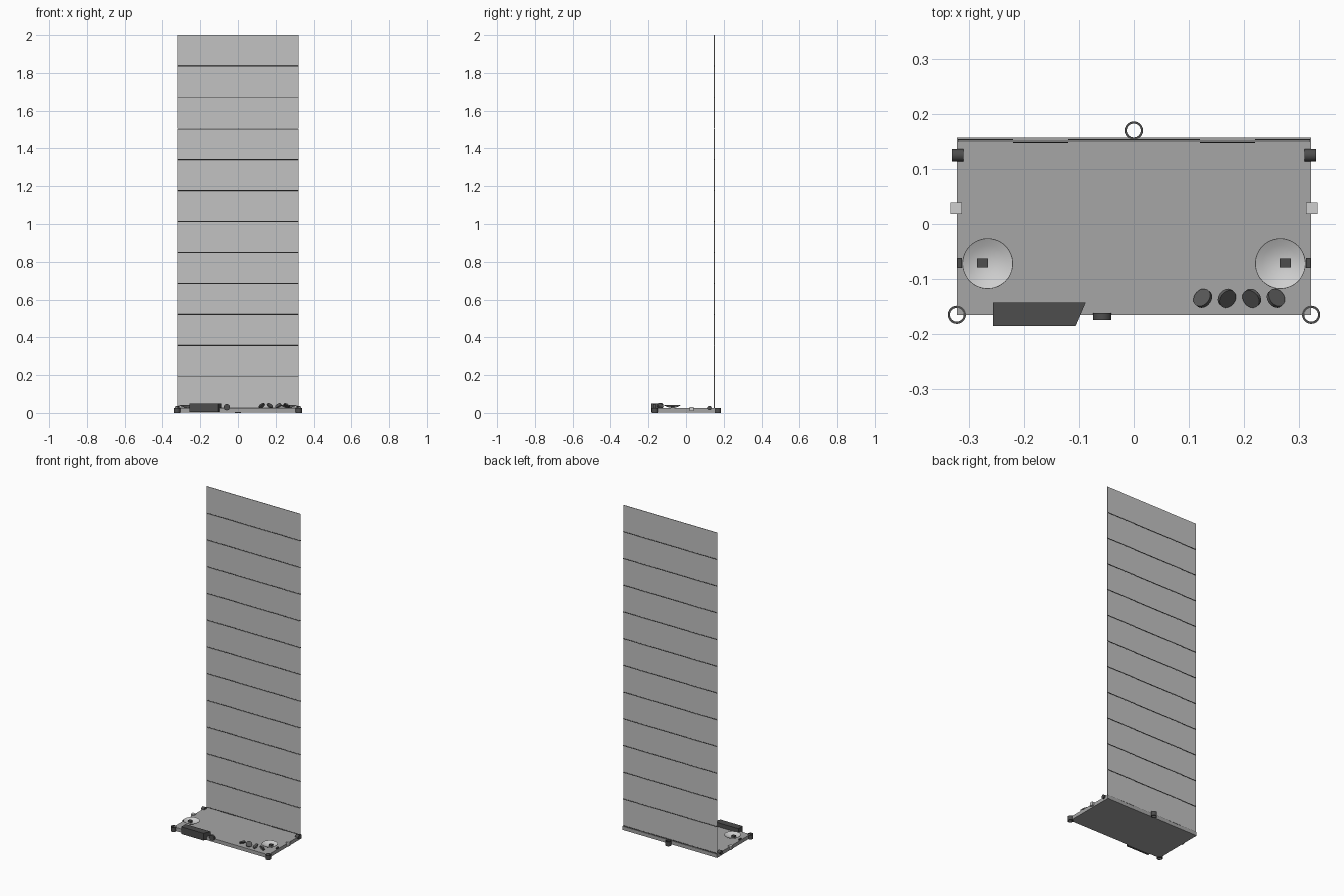
import bpy, bmesh, math
from mathutils import Vector

if "Cube" in bpy.data.objects:
    bpy.data.objects.remove(bpy.data.objects["Cube"])


def material(name, v):
    m = bpy.data.materials.new(name)
    m.diffuse_color = (v, v, v, 1)
    m.use_nodes = True
    m.node_tree.nodes["Principled BSDF"].inputs["Base Color"].default_value = m.diffuse_color
    return m


BODY = material("body grey", 0.38)
PANEL = material("panel grey", 0.54)
DARK = material("dark grey", 0.075)
MID = material("mid grey", 0.10)
PALE = material("pale grey", 0.62)


def finish(name, bm, mat, smooth=False):
    bmesh.ops.recalc_face_normals(bm, faces=bm.faces)
    me = bpy.data.meshes.new(name)
    bm.to_mesh(me)
    bm.free()
    me.materials.append(mat)
    ob = bpy.data.objects.new(name, me)
    bpy.context.collection.objects.link(ob)
    if smooth:
        bpy.ops.object.select_all(action='DESELECT')
        ob.select_set(True)
        bpy.context.view_layer.objects.active = ob
        bpy.ops.object.shade_smooth_by_angle(angle=math.radians(35))
    return ob


def prism(name, outline, z0, z1, mat):
    bm = bmesh.new()
    face = bm.faces.new([bm.verts.new((x, y, z0)) for x, y in outline])
    ext = bmesh.ops.extrude_face_region(bm, geom=[face])
    bmesh.ops.translate(bm, vec=(0, 0, z1 - z0),
                        verts=[g for g in ext["geom"] if isinstance(g, bmesh.types.BMVert)])
    return finish(name, bm, mat)


def box(name, x0, x1, y0, y1, z0, z1, mat):
    return prism(name, [(x0, y0), (x1, y0), (x1, y1), (x0, y1)], z0, z1, mat)


def lathe(name, profile, centre, axis, mat, closed=False, sides=32):
    """Spin an (r, height) profile around an axis through centre."""
    bm = bmesh.new()
    vs = [bm.verts.new((r, 0, h)) for r, h in profile]
    es = [bm.edges.new(p) for p in zip(vs, vs[1:])]
    if closed:
        es.append(bm.edges.new((vs[-1], vs[0])))
    bmesh.ops.spin(bm, geom=vs + es, cent=(0, 0, 0), axis=(0, 0, 1),
                   angle=math.tau, steps=sides, use_duplicate=False)
    bmesh.ops.remove_doubles(bm, verts=bm.verts, dist=1e-5)
    ob = finish(name, bm, mat, True)
    ob.location = centre
    ob.rotation_mode = 'QUATERNION'
    ob.rotation_quaternion = Vector((0, 0, 1)).rotation_difference(Vector(axis))
    return ob


def drum(name, r, length, centre, axis, mat, sides=32):
    h = length / 2
    return lathe(name, [(0, -h), (r, -h), (r, h), (0, h)], centre, axis, mat, sides=sides)


# flat bus
box("body", -0.322, 0.322, -0.165, 0.157, 0.003, 0.025, BODY)

# hollow mounting rings on the edges
for i, (x, y) in enumerate([(-0.322, -0.165), (0.322, -0.165), (0, 0.17)]):
    lathe(f"mounting_ring_{i}", [(0.0125, 0), (0.0165, 0), (0.0165, 0.027), (0.0125, 0.027)],
          (x, y, 0), (0, 0, 1), DARK, closed=True)

# folding solar array: twelve panels joined by hinge rods
step = (2.0 - 0.027) / 12
for i in range(12):
    z = 0.027 + i * step
    box(f"solar_panel_{i}", -0.32, 0.32, 0.1495, 0.1525, z + 0.0025,
        2.0 if i == 11 else z + step - 0.0025, PANEL)
    for j, (a, b) in enumerate([(-0.32, -0.22), (-0.22, -0.12), (-0.12, 0.12),
                                (0.12, 0.22), (0.22, 0.32)]):
        y = 0.1500 if j % 2 else 0.1520
        drum(f"panel_hinge_{i}_{j}", 0.0024, b - a, ((a + b) / 2, y, z), (1, 0, 0), DARK, 8)

# equipment case with slanted end
prism("equipment_case", [(-0.256, -0.185), (-0.106, -0.185), (-0.088, -0.143), (-0.256, -0.143)],
      0.006, 0.05, DARK)

# front sensor
drum("front_sensor", 0.0165, 0.013, (-0.058, -0.168, 0.03), (0, 1, 0), DARK)

# tilted wheels
for i, (x, ax) in enumerate([(0.125, (-0.5, 0.42, 0.75)), (0.169, (0.5, -0.42, 0.75)),
                             (0.214, (-0.5, -0.42, 0.75)), (0.258, (0.5, 0.42, 0.75))]):
    drum(f"tilted_wheel_{i}", 0.0175, 0.007, (x, -0.135, 0.038), ax, MID)

# paired side equipment
for side, s in (("left", -1), ("right", 1)):
    cx = s * 0.266
    # shallow dish
    lathe(f"{side}_dish", [(0, 0.026), (0.018, 0.029), (0.033, 0.034), (0.046, 0.0415),
                           (0.0455, 0.043), (0.033, 0.0365), (0.018, 0.0312), (0, 0.029)],
          (cx, -0.072, 0), (0, 0, 1), PALE, sides=48)
    fx = s * 0.275
    box(f"{side}_dish_feed", fx - 0.01, fx + 0.01, -0.079, -0.063, 0.029, 0.042, DARK)
    mx = s * 0.317
    box(f"{side}_dish_mount", mx - 0.004, mx + 0.004, -0.08, -0.062, 0.016, 0.034, DARK)
    # rear side thruster
    drum(f"{side}_thruster", 0.0115, 0.021, (s * 0.32, 0.125, 0.026), (1, 0, 0), DARK)
    # pale side block
    bx = s * 0.3235
    box(f"{side}_side_block", bx - 0.0105, bx + 0.0105, 0.018, 0.039, 0.010, 0.031, PALE)
